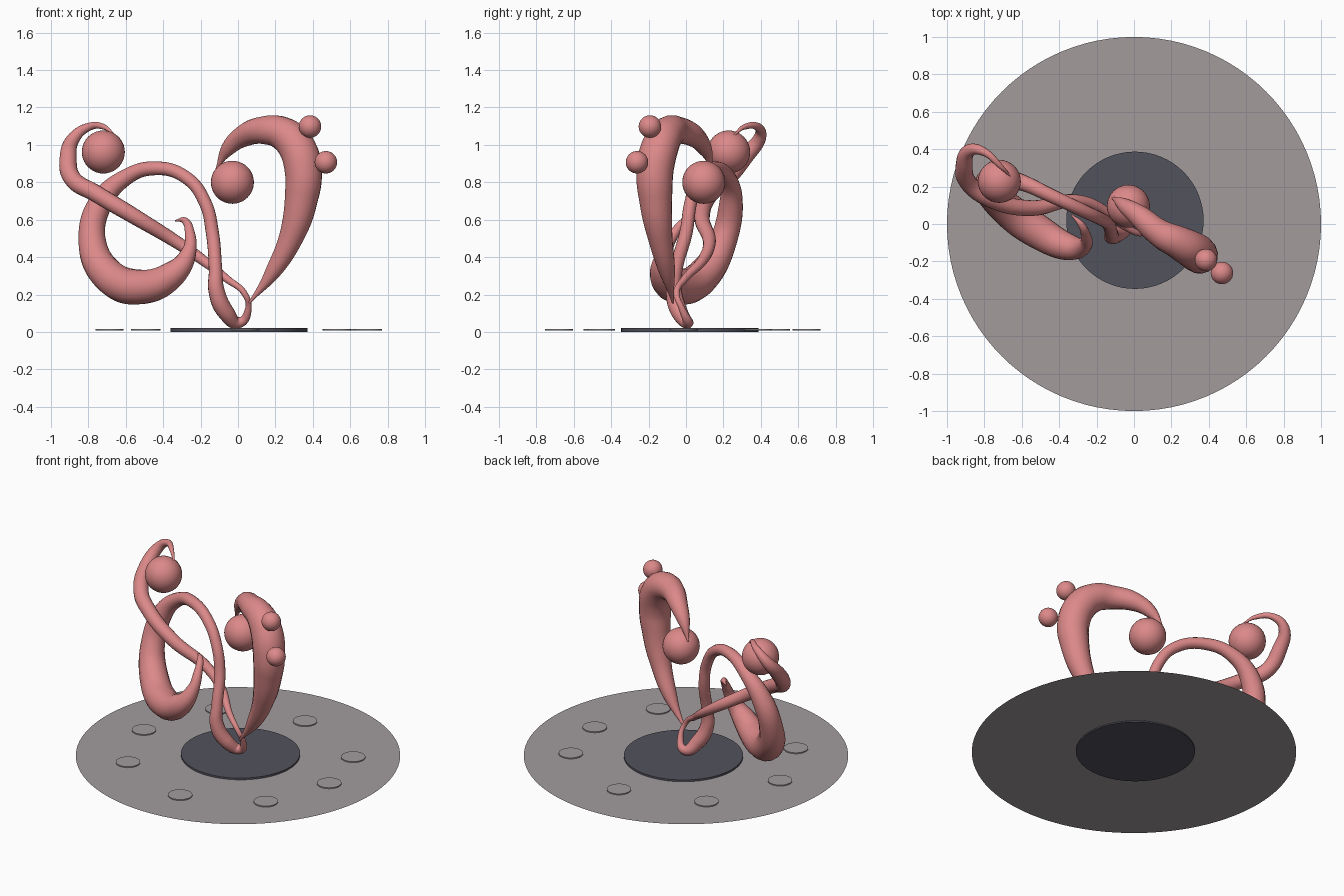
import bpy

if "Cube" in bpy.data.objects:
    bpy.data.objects.remove(bpy.data.objects["Cube"])

def material(name, rgb):
    m = bpy.data.materials.new(name)
    m.diffuse_color = (*rgb, 1)
    m.use_nodes = True
    m.node_tree.nodes["Principled BSDF"].inputs["Base Color"].default_value = m.diffuse_color
    return m

PINK = material("coral_pink", (0.72, 0.25, 0.25))
GREY = material("warm_grey", (0.36, 0.33, 0.335))
DARK = material("dark_slate", (0.085, 0.085, 0.11))

def finish(name, mat):
    ob = bpy.context.object
    ob.name = name
    ob.data.materials.clear()
    ob.data.materials.append(mat)
    bpy.ops.object.shade_smooth_by_angle()
    return ob

def disc(name, x, y, z0, z1, r, mat, sides=64):
    bpy.ops.mesh.primitive_cylinder_add(vertices=sides, radius=r, depth=z1 - z0,
                                        location=(x, y, (z0 + z1) / 2))
    finish(name, mat)

def ball(name, x, y, z, r):
    bpy.ops.mesh.primitive_uv_sphere_add(segments=32, ring_count=20, radius=r, location=(x, y, z))
    finish(name, PINK)

def tendril(name, pts):
    """Round tube through (x, y, z, radius) points, turned into a mesh."""
    cu = bpy.data.curves.new(name, 'CURVE')
    cu.dimensions = '3D'
    cu.bevel_depth = 1.0
    cu.bevel_resolution = 6
    cu.resolution_u = 10
    cu.use_fill_caps = True
    sp = cu.splines.new('BEZIER')
    sp.radius_interpolation = 'CARDINAL'
    sp.bezier_points.add(len(pts) - 1)
    for bp, (x, y, z, r) in zip(sp.bezier_points, pts):
        bp.co = (x, y, z)
        bp.radius = r
        bp.handle_left_type = bp.handle_right_type = 'AUTO'
    ob = bpy.data.objects.new(name, cu)
    bpy.context.collection.objects.link(ob)
    bpy.ops.object.select_all(action='DESELECT')
    ob.select_set(True)
    bpy.context.view_layer.objects.active = ob
    bpy.ops.object.convert(target='MESH')
    finish(name, PINK)

# Flat ground plate, dark centre disc and ring of small discs
bpy.ops.mesh.primitive_circle_add(vertices=96, radius=1, fill_type='NGON', location=(0, 0, 0.008))
finish("ground_plate", GREY)
disc("centre_disc", 0.005, 0.02, 0.0, 0.02, 0.367, DARK)
for i, (x, y) in enumerate([(-.49, .48), (.053, .645), (.597, .385), (.695, -.012),
                            (.528, -.455), (.041, -.68), (-.497, -.472), (-.687, -.03)]):
    disc(f"small_disc_{i}", x, y, 0.008, 0.015, 0.075, GREY, 32)

# Right tendril: thin foot, swelling stem, arch narrowing to a tip
tendril("right_tendril", [
    (.06, -.07, .155, .006), (.185, -.10, .318, .042), (.29, -.14, .52, .068),
    (.34, -.163, .72, .09), (.348, -.165, .87, .1), (.315, -.14, .985, .1),
    (.24, -.10, 1.06, .09), (.14, -.05, 1.078, .075), (.025, .045, 1.045, .058),
    (-.06, .105, .97, .036), (-.115, .14, .87, .006)])

# Left tendril: hook, thick loop, arch, small ground loop, diagonal, curled tip
tendril("left_tendril", [
    (-.335, .05, .595, .004), (-.285, .0, .595, .018), (-.258, -.06, .53, .027),
    (-.262, -.11, .43, .04), (-.34, -.125, .315, .07), (-.53, -.03, .24, .094),
    (-.70, .10, .31, .09), (-.78, .20, .49, .074), (-.74, .24, .68, .064),
    (-.61, .225, .82, .045), (-.44, .15, .875, .037), (-.27, .07, .82, .035),
    (-.175, .025, .69, .034), (-.137, .0, .53, .035), (-.12, -.055, .33, .036),
    (-.115, -.065, .22, .043), (-.065, -.035, .105, .045), (.005, .01, .05, .03),
    (.055, -.02, .12, .018), (.035, -.05, .205, .016), (-.055, -.01, .28, .02),
    (-.19, .09, .385, .028), (-.32, .125, .475, .034), (-.55, .085, .615, .042),
    (-.76, .13, .74, .046), (-.885, .22, .82, .047), (-.908, .31, .93, .046),
    (-.875, .395, 1.04, .034), (-.80, .385, 1.095, .022), (-.715, .31, 1.095, .014),
    (-.66, .255, 1.05, .005)])

# Berries
ball("large_berry_right", -.03, .095, .80, .115)
ball("large_berry_left", -.72, .228, .962, .115)
ball("small_berry_upper", .385, -.193, 1.098, .06)
ball("small_berry_lower", .47, -.262, .907, .06)
